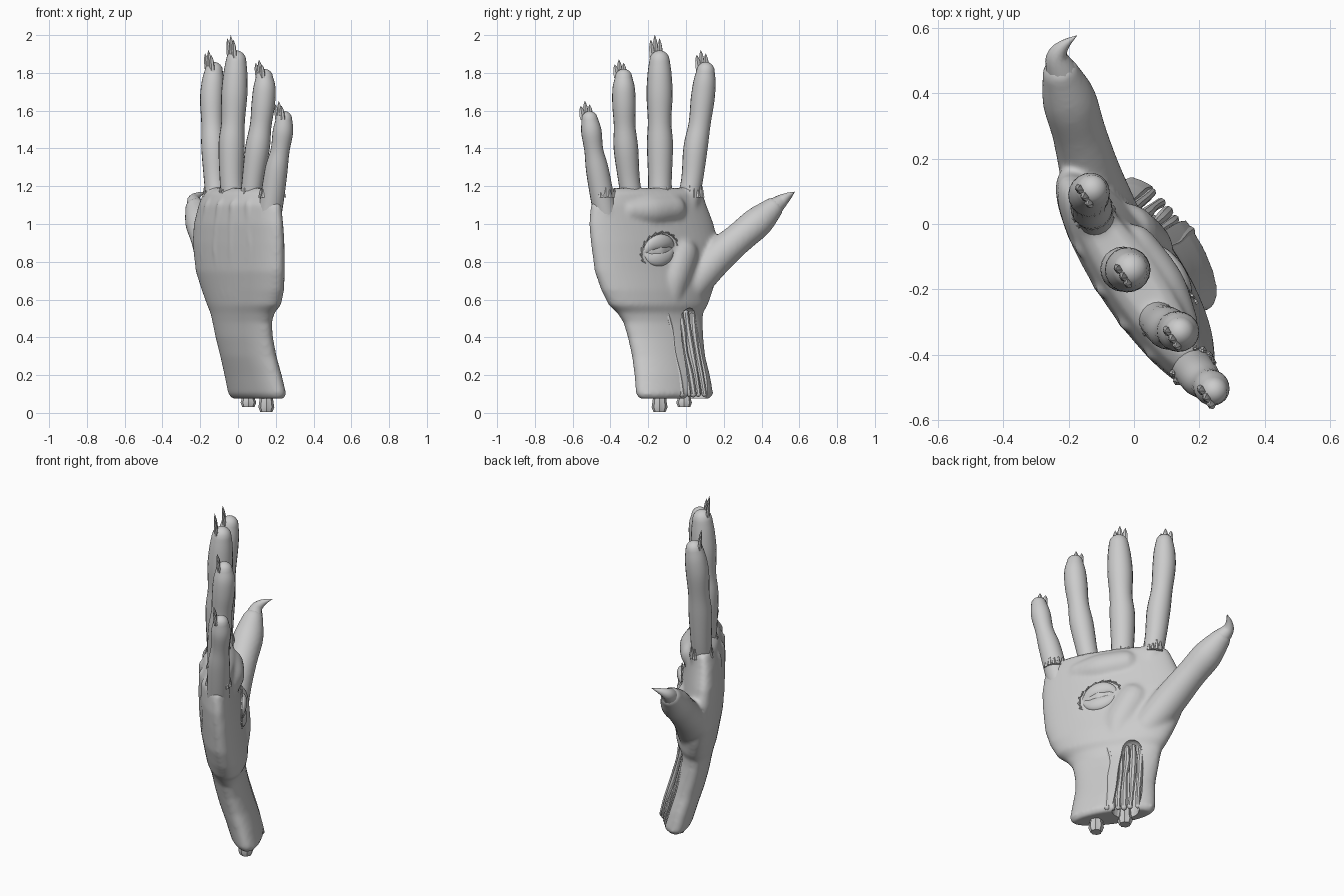
import bpy, bmesh, math, random
from mathutils import Vector

random.seed(4)
if "Cube" in bpy.data.objects:
    bpy.data.objects.remove(bpy.data.objects["Cube"], do_unlink=True)

SKIN = bpy.data.materials.new("grey_skin")
SKIN.use_nodes = True
SKIN.diffuse_color = (0.6, 0.6, 0.6, 1)
SKIN.node_tree.nodes["Principled BSDF"].inputs["Base Color"].default_value = (0.6, 0.6, 0.6, 1)

ACROSS = Vector((-0.56, 0.83, 0))   # towards the thumb
PALM = Vector((0.83, 0.56, 0))      # out of the palm
UP = Vector((0, 0, 1))
made = []

# Palm and wrist sections: height, centre x, centre y, half extent in y, half thickness
SECTIONS = [
    (0.075, .106, -.06, .185, .07), (0.10, .102, -.06, .205, .09), (0.2, .08, -.073, .2, .094),
    (0.3, .055, -.092, .194, .096), (0.4, .033, -.108, .2, .094), (0.48, .022, -.122, .21, .092),
    (0.53, .024, -.137, .228, .098), (0.57, .032, -.147, .262, .112), (0.65, .026, -.153, .296, .118),
    (0.75, .012, -.16, .324, .12), (0.9, .003, -.167, .337, .116), (1.0, .003, -.183, .33, .109),
    (1.1, .01, -.198, .307, .097), (1.165, .008, -.182, .27, .078), (1.19, .008, -.18, .22, .045)]

# Fingers: centre line with radii, height of the claw tip, and of the base cut
FINGERS = {
    "index": ([((-.105, -.01, 1.04), .06), ((-.122, .03, 1.22), .057), ((-.13, .05, 1.4), .064),
               ((-.136, .072, 1.53), .058), ((-.138, .088, 1.66), .063), ((-.133, .098, 1.75), .059),
               ((-.128, .104, 1.81), .048)], 1.92, 1.18),
    "middle": ([((-.02, -.14, 1.04), .062), ((-.034, -.138, 1.22), .062), ((-.034, -.138, 1.42), .069),
                ((-.026, -.14, 1.54), .062), ((-.02, -.14, 1.68), .069), ((-.014, -.14, 1.79), .064),
                ((-.01, -.14, 1.865), .054)], 2.0, 1.18),
    "ring": ([((.06, -.27, 1.04), .058), ((.077, -.3, 1.22), .057), ((.103, -.318, 1.4), .065),
              ((.12, -.325, 1.52), .057), ((.133, -.328, 1.63), .062), ((.14, -.33, 1.72), .059),
              ((.14, -.33, 1.775), .046)], 1.87, 1.17),
    "pinky": ([((.155, -.41, .98), .064), ((.18, -.441, 1.13), .063), ((.203, -.47, 1.29), .06),
               ((.223, -.488, 1.39), .05), ((.238, -.501, 1.49), .054),
               ((.244, -.51, 1.555), .043)], 1.65, 1.18)}


def section(z):
    for lo, hi in zip(SECTIONS, SECTIONS[1:]):
        if z <= hi[0]:
            f = (z - lo[0]) / (hi[0] - lo[0])
            return [a + (b - a) * f for a, b in zip(lo, hi)]
    return SECTIONS[-1]


def surf(z, deg, depth=1.0):
    """Point on the hand skin: 0 thumb edge, 90 palm, -90 back."""
    z, x, y, ext, thick = section(z)
    wide = math.sqrt((ext ** 2 - (PALM.y * thick) ** 2) / ACROSS.y ** 2)
    a = math.radians(deg)
    return Vector((x, y, z)) + depth * (ACROSS * wide * math.cos(a) + PALM * thick * math.sin(a))


def loft(rings, bm):
    loops = [[bm.verts.new(p) for p in ring] for ring in rings]
    n = len(loops[0])
    for a, b in zip(loops, loops[1:]):
        for i in range(n):
            bm.faces.new((a[i], a[(i + 1) % n], b[(i + 1) % n], b[i]))
    bm.faces.new(loops[0][::-1])
    bm.faces.new(loops[-1])


def smooth_path(path, steps=4):
    """Catmull-Rom through (point, radius) pairs."""
    ext = [path[0]] + path + [path[-1]]
    out = []
    for i in range(len(path) - 1):
        p = [Vector((*q[0], q[1])) for q in ext[i:i + 4]]
        for s in range(steps):
            t = s / steps
            out.append(0.5 * (2 * p[1] + (p[2] - p[0]) * t + (2 * p[0] - 5 * p[1] + 4 * p[2] - p[3]) * t * t
                              + (3 * p[1] - p[0] - 3 * p[2] + p[3]) * t ** 3))
    out.append(Vector((*path[-1][0], path[-1][1])))
    return [(q.to_3d(), q.w) for q in out]


def tube(path, bm, sides=20, flat=1.0, round_ends=True):
    """Tapered tube with dome ends; flat squashes it along the palm direction."""
    pts = smooth_path([(Vector(p), r) for p, r in path])
    if round_ends:
        for end, nxt in ((0, 1), (-1, -2)):
            p, r = pts[end]
            out = (p - pts[nxt][0]).normalized()
            dome = [(p + out * r * math.sin(math.radians(d)), r * math.cos(math.radians(d)))
                    for d in (25, 48, 68, 82)]
            pts = dome[::-1] + pts if end == 0 else pts + dome
    rings = []
    for i, (p, r) in enumerate(pts):
        t = (pts[min(i + 1, len(pts) - 1)][0] - pts[max(i - 1, 0)][0]).normalized()
        side = t.cross(PALM).normalized()
        face = side.cross(t)
        rings.append([p + r * (side * math.cos(a) + face * flat * math.sin(a))
                      for a in (math.tau * k / sides for k in range(sides))])
    loft(rings, bm)


def finish(name, bm):
    bmesh.ops.recalc_face_normals(bm, faces=bm.faces)
    mesh = bpy.data.meshes.new(name)
    bm.to_mesh(mesh)
    bm.free()
    mesh.materials.append(SKIN)
    ob = bpy.data.objects.new(name, mesh)
    bpy.context.collection.objects.link(ob)
    made.append(ob)
    return ob


def single(name, path, **kw):
    bm = bmesh.new()
    tube(path, bm, **kw)
    return finish(name, bm)


# Palm, wrist, thumb, knuckles and fleshy pads fused into one skin
bm = bmesh.new()
loft([[surf(s[0], 360 * k / 48) for k in range(48)] for s in SECTIONS], bm)
tube([((-.07, .02, .66), .09), ((-.13, .15, .81), .092), ((-.168, .28, .925), .083),
      ((-.198, .38, 1.01), .083), ((-.222, .455, 1.08), .06)], bm)
tube([(surf(.58, 72, .4), .07), (surf(.7, 66, .4), .1), (surf(.84, 50, .5), .1)], bm)
tube([(surf(1.07, 135, .6), .065), (surf(1.07, 100, .55), .085), (surf(1.08, 62, .6), .08)], bm)
for path, top, base in FINGERS.values():
    tube([(path[0][0], .066), (Vector(path[0][0]).lerp(Vector(path[1][0]), .6), .064)], bm)
for deg in (-52, -80, -103, -128):      # tendons on the back
    tube([(surf(.62, deg * .4 - 54, .93), .01), (surf(.85, deg, .93), .014),
          (surf(1.1, deg, .85), .028)], bm, sides=10)
hand = finish("palm_and_thumb", bm)
rm = hand.modifiers.new("fuse", 'REMESH')
rm.mode, rm.voxel_size, rm.use_smooth_shade = 'VOXEL', 0.011, True
sm = hand.modifiers.new("soften", 'SMOOTH')
sm.factor, sm.iterations = 0.5, 10

# Open wound on the inner wrist with exposed strands
cutter = single("wound_cutter", [(surf(z, 64, 1.05), r) for z, r in
                                 ((.04, .072), (.2, .074), (.38, .068), (.5, .055))])
cutter.hide_render = True
cutter.hide_viewport = True
made.remove(cutter)
cut = hand.modifiers.new("wound", 'BOOLEAN')
cut.operation, cut.object = 'DIFFERENCE', cutter
bm = bmesh.new()
for deg, depth in ((40, .84), (51, .76), (62, .7), (73, .7), (84, .76), (93, .86)):
    tube([(surf(z, deg + random.uniform(-2, 2), depth), random.uniform(.013, .021))
          for z in (.1, .2, .32, .43, .53)], bm, sides=8)
finish("wound_strands", bm)

# Bone ends under the stump
for name, x, y, low in (("outer_bone", .15, -.14, .005), ("inner_bone", .055, -.01, .03)):
    bm = bmesh.new()
    rings = []
    for z, r in ((.14, .03), (.07, .036), (low + .025, .042), (low, .032)):
        rings.append([Vector((x + r * w * math.cos(a), y + r * w * math.sin(a), z))
                      for k in range(16) for a, w in [(math.tau * k / 16, 1 - .12 * (k % 2))]])
    loft(rings, bm)
    finish(name, bm)

# Closed eye in the palm: ball, two lids and a thin torn rim
eye = surf(.86, 97, .95)


def eye_point(a, b, out):
    return eye + ACROSS * a + UP * (b + a * .15) + PALM * out


single("eye_ball", [(eye_point(-.035, 0, -.01), .055), (eye_point(0, 0, -.008), .066),
                    (eye_point(.035, 0, -.01), .055)], flat=.5)
for name, s in (("upper_lid", 1), ("lower_lid", -1)):
    single(name, [(eye_point(-.09, 0, -.01), .018), (eye_point(-.05, s * .034, .002), .034),
                  (eye_point(0, s * .044, .005), .042), (eye_point(.05, s * .034, .002), .034),
                  (eye_point(.09, 0, -.01), .018)], flat=.6)
bm = bmesh.new()
for k in range(18):
    a = math.tau * k / 18
    p = eye_point(.122 * math.cos(a), .098 * math.sin(a), .002)
    b = a + random.uniform(.3, .5)
    tube([(p, .005), (eye_point(.112 * math.cos(b), .09 * math.sin(b), .004), .003)],
         bm, sides=6, round_ends=False)
finish("torn_eye_rim", bm)

for name, (path, top, base) in FINGERS.items():
    single(name + "_finger", path)
    # Splintered claw behind the fingertip
    bm = bmesh.new()
    tip = Vector(path[-1][0])
    for off, drop in ((-.024, .025), (-.004, 0), (.02, .018)):
        root = tip - PALM * .026 + ACROSS * off
        end = root - PALM * .012 + ACROSS * off * .3
        end.z = top - drop
        tube([(root, .02), (root.lerp(end, .65), .015), (end, .001)], bm, sides=6, flat=.6, round_ends=False)
    finish(name + "_claw", bm)
    # Ragged skin shreds on the palm and back where the finger leaves the hand
    bm = bmesh.new()
    mid, r = Vector(path[1][0]), path[1][1]
    mid.z = base
    for deg in (40, 62, 85, 108, 135, -70, -95):
        a = math.radians(deg)
        out = mid + (ACROSS * math.cos(a) + PALM * math.sin(a)) * r * .97
        tube([(out - UP * .04, .014), (out + UP * random.uniform(0, .025), .004)],
             bm, sides=6, round_ends=False)
    finish(name + "_torn_skin", bm)

# Thumb claw
single("thumb_claw", [((-.222, .465, 1.09), .05), ((-.235, .51, 1.125), .034),
                      ((-.215, .545, 1.15), .018), ((-.175, .575, 1.17), .001)],
       sides=12, round_ends=False)

# Smooth shading with sharp edges kept
bpy.ops.object.select_all(action='DESELECT')
for ob in made:
    ob.select_set(True)
bpy.context.view_layer.objects.active = hand
bpy.ops.object.shade_smooth_by_angle(angle=math.radians(40))
